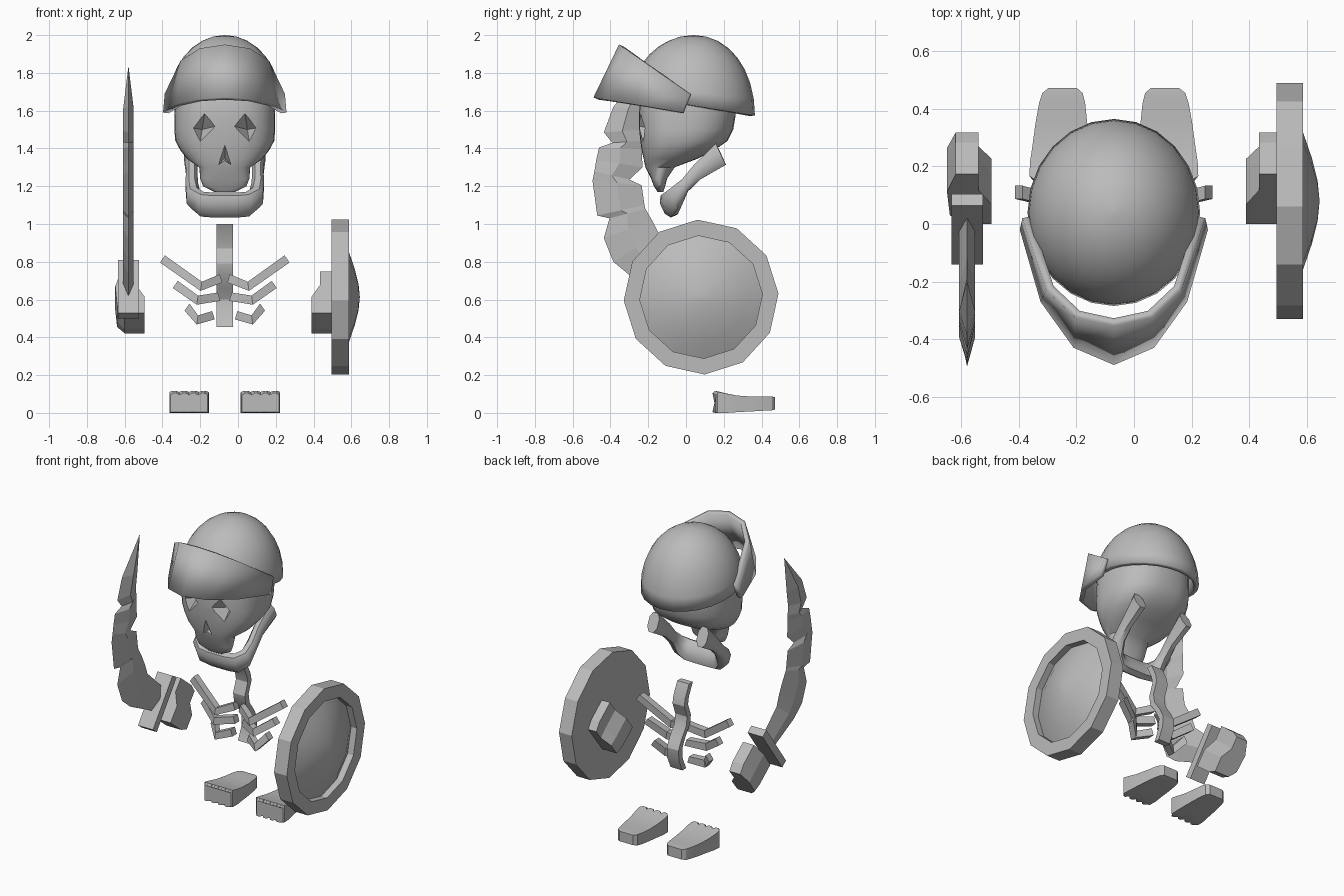
import bpy, bmesh, math
from mathutils import Vector

if "Cube" in bpy.data.objects:
    bpy.data.objects.remove(bpy.data.objects["Cube"])

CX = -0.07  # symmetry plane of the body
bone = bpy.data.materials.new("plain_grey")
bone.diffuse_color = (0.5, 0.5, 0.5, 1)
bone.use_nodes = True
bone.node_tree.nodes["Principled BSDF"].inputs["Base Color"].default_value = bone.diffuse_color


def finish(name, bm, smooth=None):
    bmesh.ops.remove_doubles(bm, verts=bm.verts, dist=1e-5)
    bmesh.ops.recalc_face_normals(bm, faces=bm.faces)
    me = bpy.data.meshes.new(name)
    bm.to_mesh(me)
    bm.free()
    ob = bpy.data.objects.new(name, me)
    bpy.context.collection.objects.link(ob)
    me.materials.append(bone)
    if smooth:
        bpy.ops.object.select_all(action='DESELECT')
        ob.select_set(True)
        bpy.context.view_layer.objects.active = ob
        bpy.ops.object.shade_smooth_by_angle(angle=math.radians(smooth))
    return ob


def loft(name, rings, smooth=None, caps=True, closed=True):
    """Skin a list of equal-length point rings."""
    bm = bmesh.new()
    vs = [[bm.verts.new(p) for p in r] for r in rings]
    n = len(rings[0])
    for a, b in zip(vs, vs[1:]):
        for i in range(n if closed else n - 1):
            j = (i + 1) % n
            bm.faces.new((a[i], a[j], b[j], b[i]))
    if caps:
        bm.faces.new(vs[0])
        bm.faces.new(vs[-1])
    return finish(name, bm, smooth)


def solidify(ob, t):
    m = ob.modifiers.new("thickness", 'SOLIDIFY')
    m.thickness, m.offset = t, -1


# --- skull: stacked rounded rings (z, half width, front y, back y)
skull_rows = [(1.17, .055, -.15, -.12), (1.20, .115, -.17, -.11), (1.24, .13, -.185, -.10),
              (1.30, .135, -.215, -.06), (1.345, .20, -.225, .06), (1.39, .235, -.235, .15),
              (1.44, .262, -.242, .22), (1.50, .267, -.248, .25), (1.57, .267, -.25, .262),
              (1.65, .262, -.245, .265), (1.75, .24, -.21, .25), (1.85, .17, -.12, .18)]
rings = []
for z, w, f, b in skull_rows:
    ring = []
    for i in range(32):
        c, s = math.cos(i * math.tau / 32), math.sin(i * math.tau / 32)
        p = 0.72 if s < 0 else 0.95
        ring.append((CX + w * math.copysign(abs(c) ** .8, c),
                     (f + b) / 2 + (b - f) / 2 * math.copysign(abs(s) ** p, s), z))
    rings.append(ring)
skull = loft("skull", rings, 40)


# --- eye and nose sockets: pointed cutters
def socket(name, outline, tip):
    bm = bmesh.new()
    base = [bm.verts.new((CX + x, -.32, z)) for x, z in outline]
    t = bm.verts.new((CX + tip[0], tip[1], tip[2]))
    bm.faces.new(base)
    for i in range(len(base)):
        bm.faces.new((base[i], base[(i + 1) % len(base)], t))
    cut = finish(name, bm)
    cut.hide_render = True
    cut.hide_set(True)
    m = skull.modifiers.new(name, 'BOOLEAN')
    m.operation, m.object, m.solver = 'DIFFERENCE', cut, 'EXACT'


for s, side in ((-1, "right"), (1, "left")):
    socket(side + "_eye_cutter", [(s * .00, 1.53), (s * .095, 1.66), (s * .235, 1.52), (s * .14, 1.36)],
           (s * .12, -.15, 1.50))
socket("nose_cutter", [(-.10, 1.24), (0, 1.49), (.10, 1.24), (0, 1.31)], (0, -.165, 1.35))

# --- jaw: octagonal bar swept in a U (x, y, z, half height, half thickness)
half = [(.18, .185, 1.37, .062, .036), (.175, .06, 1.275, .042, .03), (.175, -.005, 1.205, .036, .033),
        (.166, -.055, 1.14, .055, .04), (.12, -.085, 1.105, .064, .04), (.06, -.09, 1.10, .064, .04)]
path = [(-h[0],) + h[1:] for h in half] + half[::-1]
up = Vector((0, -.42, .9)).normalized()
rings = []
for i, (x, y, z, hu, hs) in enumerate(path):
    tan = Vector(path[min(i + 1, len(path) - 1)][:3]) - Vector(path[max(i - 1, 0)][:3])
    side = tan.cross(up).normalized()
    rings.append([Vector((CX + x, y, z)) + up * hu * max(-1, min(1, 1.25 * math.sin(a)))
                  + side * hs * max(-1, min(1, 1.25 * math.cos(a)))
                  for a in [(k + .5) * math.tau / 8 for k in range(8)]])
loft("jaw", rings, 45)

# --- helmet dome with a rim that dips toward the back
rings = []
for k in range(9):
    rings.append([])
    for i in range(24):
        a = i * math.tau / 24
        t = (k / 8) * math.radians(89)
        y = .04 + .325 * math.cos(t) * math.sin(a)
        drop = (.045 + .16 * (y - .015)) * (1 - k / 8) ** 2
        rings[-1].append((CX + .3 * math.cos(t) * math.cos(a), y, 1.675 + .325 * math.sin(t) - drop))
bm_dome = loft("helmet_dome", rings, 50, caps=False)
bm = bmesh.new()
bm.from_mesh(bm_dome.data)
top = [e for e in bm.edges if e.is_boundary and e.verts[0].co.z > 1.95]
bmesh.ops.contextual_create(bm, geom=top)
bm.to_mesh(bm_dome.data)
bm.free()
solidify(bm_dome, .03)

# --- visor: faceted band tilted forward
low = [(.327, -.02), (.255, -.27), (.14, -.43), (0, -.49)]
high = [(.318, .02), (.235, -.23), (.135, -.325), (0, -.355)]


def mirrored(pts):
    return [(-x, y) for x, y in pts] + [(x, y) for x, y in pts[-2::-1]]


bottom = [(CX + x, y, 1.67 - (y + .49) * .17) for x, y in mirrored(low)]
crest = [(CX + x, y, 1.95 - (y + .355) * .693) for x, y in mirrored(high)]
bm = bmesh.new()
vs = [[bm.verts.new(p) for p in r] for r in (bottom, crest)]
for i in range(len(bottom) - 1):
    bm.faces.new((vs[0][i], vs[0][i + 1], vs[1][i + 1], vs[1][i]))
visor = finish("visor", bm, 35)
if visor.data.polygons[2].normal.y > 0:
    visor.data.flip_normals()
solidify(visor, .03)

# --- spine: wavy strip (y, z)
spine = [(.11, 1.0), (.15, .92), (.16, .87), (.13, .79), (.14, .73), (.19, .66), (.22, .60), (.215, .53), (.18, .455)]
loft("spine", [[(CX + x, y + d, z) for x, d in ((-.043, -.02), (.043, -.02), (.043, .02), (-.043, .02))]
               for y, z in spine], 30)

# --- ribs: bent square bars (outer, bend, inner as x, z)
ribs = [((.33, .815), (.125, .67), (.02, .712), .0),
        ((.262, .68), (.145, .597), (.03, .615), .015),
        ((.20, .56), (.145, .492), (.06, .517), .03)]
for n, (o, b, i, back) in enumerate(ribs):
    for s, side in ((-1, "right"), (1, "left")):
        rings = []
        for (x, z), y, (nx, nz) in ((o, .11, (-.57, .82)), (b, .06, (-.15, 1.05)), (i, .11, (.3, .95))):
            rings.append([(CX + s * (x + nx * k * .023), y + back + d * .023, z + nz * k * .023)
                          for k, d in ((-1, -1), (1, -1), (1, 1), (-1, 1))])
        loft(f"{side}_rib_{n + 1}", rings)

# --- feet: lofted rows with four toes (y, half width, top z, bottom z, groove)
rows = [(.14, .098, .105, .004, .02), (.155, .104, .117, 0, .012), (.21, .104, .104, 0, .004),
        (.27, .098, .092, .004, 0), (.35, .09, .086, .008, 0), (.42, .08, .086, .012, 0),
        (.455, .07, .086, .014, 0), (.472, .05, .084, .018, 0)]
for s, side in ((-1, "right"), (1, "left")):
    rings = []
    for y, w, t, b, g in rows:
        cx = CX + s * (.19 - .012 * (y - .14) / .33)
        cols = [(cx + w * (k / 6 - 1), y + (g if k % 3 == 0 else 0), g if k % 3 == 0 else 0)
                for k in range(13)]
        rings.append([(x, yy, t - dz * .5) for x, yy, dz in cols]
                     + [(x, yy, b) for x, yy, dz in cols[::-1]])
    loft(side + "_foot", rings, 30)

# --- shield: twelve-sided turned profile (x, radius)
profile = [(.495, 0), (.495, .41), (.588, .41), (.588, .325), (.545, .325), (.587, .24),
           (.618, .15), (.638, .07), (.645, 0)]
loft("shield", [[(x, .08 + r * math.cos(a), .613 + r * math.sin(a))
                 for a in [math.radians(2.6 + 30 * k) for k in range(12)]]
                for x, r in [(x, max(r, .001)) for x, r in profile]], 25)

# --- blade: diamond sections with notches (front y, front z, back y, back z)
blade = [(-.06, .61, .02, .75), (-.30, .73, -.12, .88), (-.385, .80, -.145, .95), (-.435, .925, -.18, 1.02),
         (-.405, 1.03, -.215, 1.08), (-.47, 1.045, -.22, 1.10), (-.495, 1.23, -.235, 1.205),
         (-.485, 1.28, -.30, 1.235), (-.475, 1.34, -.23, 1.30), (-.46, 1.405, -.235, 1.40),
         (-.39, 1.43, -.235, 1.44), (-.435, 1.485, -.24, 1.50), (-.385, 1.62, -.225, 1.60),
         (-.203, 1.83, -.199, 1.83)]
rings = []
for n, (fy, fz, by, bz) in enumerate(blade):
    my, mz = (fy + by) / 2, (fz + bz) / 2
    w = .001 if n == len(blade) - 1 else .028
    rings.append([(-.58, fy, fz), (-.58 + w, my, mz), (-.58, by, bz), (-.58 - w, my, mz)])
loft("blade", rings)

# --- sword guard: tilted slab
guard = [(-.14, .53), (-.10, .50), (.105, .78), (.065, .81)]
loft("guard", [[(x, y, z) for y, z in guard] for x in (-.635, -.525)])

# --- fists: chunky section (x, height) pushed along the handle direction
fist = [(-.60, 0), (-.495, 0), (-.495, .11), (-.54, .19), (-.54, .28), (-.62, .28), (-.65, .18), (-.64, .05)]
for side in ("right", "left"):
    rings = []
    for d, k in ((0, 1), (.14, 1), (.2, .86)):
        rings.append([((x if side == "right" else -.105 - x),
                       .0 + .62 * (.14 + (h - .14) * k) + .78 * d,
                       .53 + .78 * (.14 + (h - .14) * k) - .62 * d) for x, h in fist])
    loft(side + "_fist", rings)
